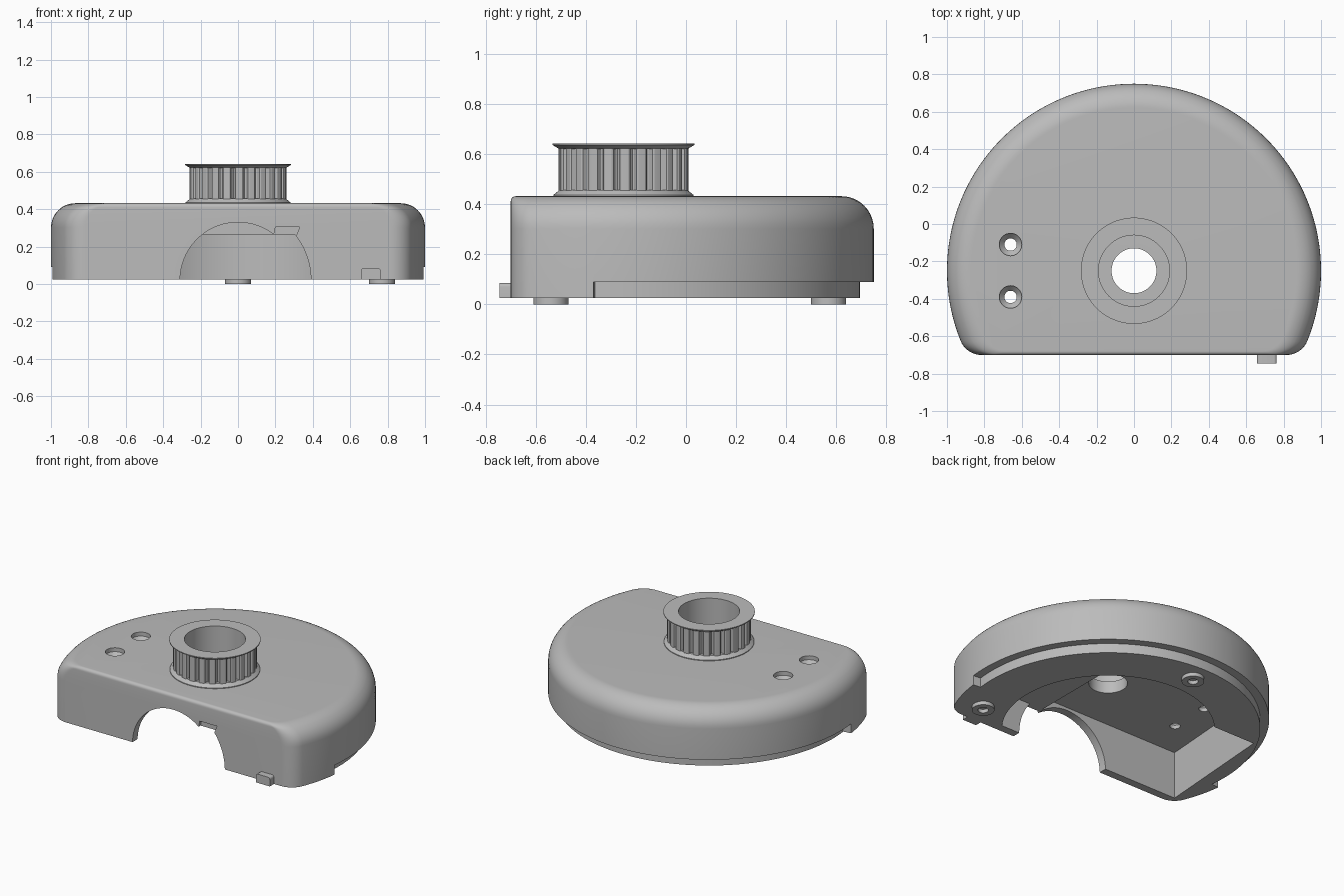
import bpy, bmesh
from math import sin, cos, pi, sqrt, atan2, asin, radians

if "Cube" in bpy.data.objects:
    bpy.data.objects.remove(bpy.data.objects["Cube"], do_unlink=True)

grey = bpy.data.materials.new("plain grey")
grey.use_nodes = True
grey.diffuse_color = (0.5, 0.5, 0.5, 1)
grey.node_tree.nodes["Principled BSDF"].inputs["Base Color"].default_value = (0.5, 0.5, 0.5, 1)

CY = -0.25           # centre of the round outline and hub
TOP, BASE = 0.432, 0.025


def skin(name, loops, ring=False):
    """Bridge equal-length loops; join last to first for a ring, else cap the ends."""
    bm = bmesh.new()
    rows = [[bm.verts.new(p) for p in loop] for loop in loops]
    n = len(rows[0])
    pairs = list(zip(rows, rows[1:])) + ([(rows[-1], rows[0])] if ring else [])
    for a, b in pairs:
        for i in range(n):
            j = (i + 1) % n
            bm.faces.new((a[i], a[j], b[j], b[i]))
    if not ring:
        bm.faces.new(rows[0][::-1])
        bm.faces.new(rows[-1])
    bmesh.ops.recalc_face_normals(bm, faces=bm.faces)
    mesh = bpy.data.meshes.new(name)
    bm.to_mesh(mesh)
    bm.free()
    mesh.materials.append(grey)
    obj = bpy.data.objects.new(name, mesh)
    bpy.context.collection.objects.link(obj)
    return obj


def arc(r, a0, a1, n, cx=0.0, cy=0.0):
    return [(cx + r * cos(a0 + (a1 - a0) * i / n), cy + r * sin(a0 + (a1 - a0) * i / n))
            for i in range(n + 1)]


def circle(r, cx=0.0, cy=0.0, n=64):
    return arc(r, 0, 2 * pi, n, cx, cy)[:-1]


def prism(name, pts, h0, h1, along_y=False):
    place = (lambda p, h: (p[0], h, p[1])) if along_y else (lambda p, h: (p[0], p[1], h))
    return skin(name, [[place(p, h) for p in pts] for h in (h0, h1)])


def lathe(name, profile, cx, cy, n=64, ring=True):
    return skin(name, [[(x, y, z) for x, y in circle(r, cx, cy, n)] for r, z in profile], ring)


def activate(obj):
    bpy.ops.object.select_all(action='DESELECT')
    obj.select_set(True)
    bpy.context.view_layer.objects.active = obj


def cut(obj, cutter):
    cutter.hide_render = True
    mod = obj.modifiers.new("cut", 'BOOLEAN')
    mod.operation, mod.solver, mod.object = 'DIFFERENCE', 'EXACT', cutter
    activate(obj)
    bpy.ops.object.modifier_apply(modifier=mod.name)
    bpy.data.objects.remove(cutter, do_unlink=True)


def smooth(obj):
    activate(obj)
    bpy.ops.object.shade_smooth_by_angle(angle=radians(30))


def outline(inset, front_inset):
    """Round back, flat front and rounded front corners."""
    big, rc = 1 - inset, 0.12
    yc = -0.7 + front_inset + rc
    xc = sqrt((big - rc) ** 2 - (yc - CY) ** 2)
    a = atan2(yc - CY, xc)
    return (arc(big, a, pi - a, 96, 0, CY)
            + arc(rc, pi - a, 1.5 * pi, 10, -xc, yc)[1:]
            + arc(rc, -pi / 2, a, 10, xc, yc)[:-1])


# Cover: wide fillet round the back, tight fillet on the front edge
levels = [(0.0, 0.0, BASE)]
big_r, small_r = 0.13, 0.02
angles = [pi / 2 * i / 10 for i in range(11)] + [radians(d) for d in (58, 67, 77, 85)]
for t in sorted(angles):
    z = TOP - big_r * (1 - sin(t))
    k = max(0.0, (z - TOP + small_r) / small_r)
    levels.append((big_r * (1 - cos(t)), small_r * (1 - sqrt(max(0.0, 1 - k * k))), z))
cover = skin("cover", [[(x, y, z) for x, y in outline(d, f)] for d, f, z in levels])

# Recessed lip round the lower back edge
a = asin(-0.12)
cut(cover, prism("lip_cutter", arc(0.945, a, pi - a, 96, 0, CY)
                 + arc(1.15, pi - a, a, 96, 0, CY), -0.1, 0.09))

# Underside pocket: a deep straight part and a shallower round part
cut(cover, prism("deep_cutter", [(-0.87, -0.645), (0.2, -0.645), (0.2, 0.19), (-0.81, 0.19)],
                 -0.1, 0.35))
a = asin((-0.645 - CY) / 0.66)
cut(cover, prism("round_cutter", arc(0.66, a, pi - a, 72, 0, CY), -0.1, 0.265))

# Arched opening in the front wall, wider on the left, with a small relief
cut(cover, prism("arch_cutter", circle(0.31, 0, 0.02, 96), -0.9, -0.55, True))
a = asin(0.245 / 0.39)
cut(cover, prism("wide_arch_cutter", [(0, -0.1), (0.39, -0.1)]
                 + arc(0.39, 0, a, 24, 0, 0.02) + [(0, 0.265)], -0.9, -0.55, True))
cut(cover, prism("relief_cutter", [(0.19, 0.255), (0.31, 0.255), (0.33, 0.305), (0.2, 0.305)],
                 -0.9, -0.68, True))

# Shaft hole and two countersunk screw holes
cut(cover, prism("shaft_cutter", circle(0.12, 0, CY), 0.2, 0.6))
for y in (-0.11, -0.39):
    cut(cover, lathe("screw_cutter", [(0.033, 0.2), (0.033, 0.375), (0.06, 0.405), (0.06, 0.5)],
                     -0.66, y, 32, False))
smooth(cover)

# Pulley: lower flange, toothed drum, upper flange
smooth(lathe("pulley_lower_flange",
             [(0.19, 0.428), (0.28, 0.428), (0.28, 0.437), (0.255, 0.457), (0.19, 0.457)], 0, CY, 96))
smooth(lathe("pulley_upper_flange",
             [(0.19, 0.62), (0.255, 0.62), (0.284, 0.637), (0.284, 0.643), (0.19, 0.643)], 0, CY, 96))
tooth = [0.26, 0.26, 0.26, 0.26, 0.256, 0.235, 0.23, 0.235, 0.256, 0.26]
count = 24 * len(tooth)


def drum_loop(z, toothed):
    pts = []
    for i in range(count):
        r = tooth[i % len(tooth)] if toothed else 0.19
        t = 2 * pi * i / count
        pts.append((r * cos(t), CY + r * sin(t), z))
    return pts


smooth(skin("pulley_teeth", [drum_loop(0.455, False), drum_loop(0.455, True),
                             drum_loop(0.622, True), drum_loop(0.622, False)], True))

# Locating feet with centre holes
for name, x, y in (("front_foot", 0.77, -0.54), ("back_foot", 0, 0.57)):
    smooth(lathe(name, [(0.033, 0), (0.07, 0), (0.07, 0.03), (0.033, 0.03)], x, y, 40))

# Small locking tab on the front
tab = [(0.657, BASE)] + [(0.763, BASE)] + arc(0.015, 0, pi / 2, 5, 0.748, 0.07) \
    + arc(0.015, pi / 2, pi, 5, 0.672, 0.07)
smooth(prism("front_tab", tab, -0.745, -0.68, True))
